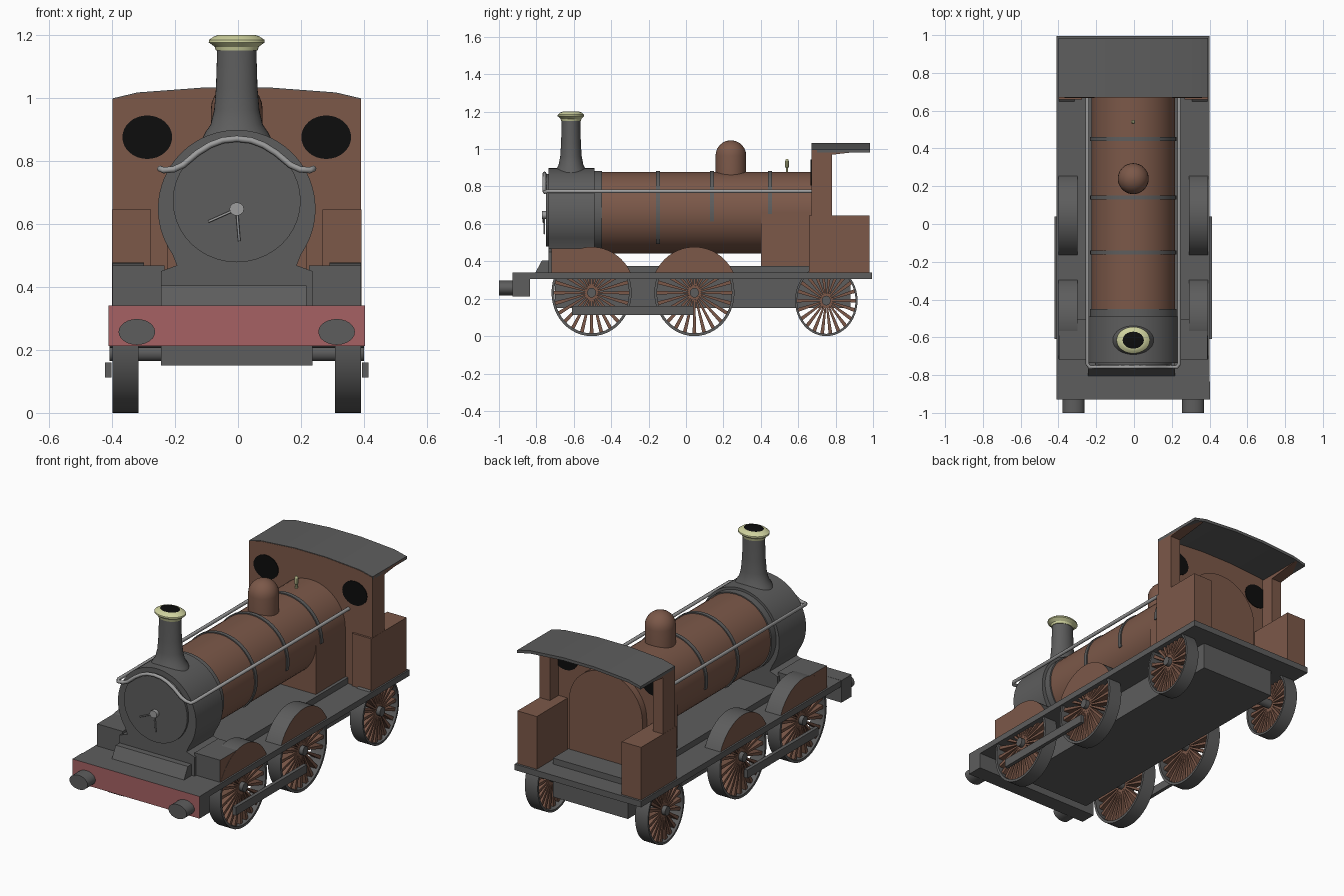
import bpy, bmesh
from math import sin, cos, pi, radians

cube = bpy.data.objects.get("Cube")
if cube:
    bpy.data.objects.remove(cube, do_unlink=True)

CX = -0.004      # the engine sits a hair off the middle
made = []


def material(name, r, g, b):
    m = bpy.data.materials.new(name)
    m.use_nodes = True
    m.diffuse_color = (r, g, b, 1)
    m.node_tree.nodes["Principled BSDF"].inputs["Base Color"].default_value = (r, g, b, 1)
    return m


GREY = material("dark_grey", 0.11, 0.11, 0.11)
BROWN = material("brown", 0.2, 0.098, 0.066)
RED = material("beam_red", 0.38, 0.12, 0.125)
BRASS = material("pale_brass", 0.62, 0.64, 0.34)
STEEL = material("light_steel", 0.34, 0.34, 0.34)
BLACK = material("black", 0.004, 0.004, 0.004)


def finish(bm, name, *mats, rule=None):
    bmesh.ops.recalc_face_normals(bm, faces=bm.faces[:])
    if rule:
        for f in bm.faces:
            f.material_index = rule(f)
    me = bpy.data.meshes.new(name)
    bm.to_mesh(me)
    bm.free()
    for m in mats:
        me.materials.append(m)
    ob = bpy.data.objects.new(name, me)
    ob.location.x = CX
    bpy.context.collection.objects.link(ob)
    made.append(ob)
    return ob


def place(axis, p, d):
    return {"x": (d, p[0], p[1]), "y": (p[0], d, p[1]), "z": (p[0], p[1], d)}[axis]


def extrude(bm, pts, axis, lo, hi):
    a = [bm.verts.new(place(axis, p, lo)) for p in pts]
    b = [bm.verts.new(place(axis, p, hi)) for p in pts]
    n = len(pts)
    faces = [bm.faces.new(a), bm.faces.new(b)]
    for i in range(n):
        j = (i + 1) % n
        faces.append(bm.faces.new((a[i], a[j], b[j], b[i])))
    return faces


def prism(name, pts, axis, lo, hi, *mats, rule=None):
    bm = bmesh.new()
    extrude(bm, pts, axis, lo, hi)
    return finish(bm, name, *mats, rule=rule)


def box(name, x0, x1, y0, y1, z0, z1, *mats, rule=None):
    return prism(name, [(x0, y0), (x1, y0), (x1, y1), (x0, y1)], "z", z0, z1, *mats, rule=rule)


def arc(cu, cv, ru, rv, start=0, end=360, n=40):
    steps = n if end - start == 360 else n + 1
    angles = [radians(start + (end - start) * i / n) for i in range(steps)]
    return [(cu + ru * cos(t), cv + rv * sin(t)) for t in angles]


def lathe(name, profile, y, ysquash, *mats, rule=None, n=32):
    bm = bmesh.new()
    rings = [[bm.verts.new((u, v, z)) for u, v in arc(0, y, r, r * ysquash, n=n)] for r, z in profile]
    for a, b in zip(rings, rings[1:]):
        for i in range(n):
            j = (i + 1) % n
            bm.faces.new((a[i], a[j], b[j], b[i]))
    bm.faces.new(rings[0])
    bm.faces.new(rings[-1])
    return finish(bm, name, *mats, rule=rule)


def tube(name, pts, r, mat):
    cu = bpy.data.curves.new(name, "CURVE")
    cu.dimensions = "3D"
    cu.bevel_depth = r
    cu.bevel_resolution = 2
    cu.use_fill_caps = True
    sp = cu.splines.new("POLY")
    sp.points.add(len(pts) - 1)
    for p, c in zip(sp.points, pts):
        p.co = (*c, 1)
    cu.materials.append(mat)
    ob = bpy.data.objects.new(name, cu)
    ob.location.x = CX
    bpy.context.collection.objects.link(ob)


def wheel(name, s, y, z, ry, rz, spokes):
    bm = bmesh.new()
    # tyre as a square-section ring
    rings = [[bm.verts.new((s * x, u, v)) for u, v in arc(y, z, ry * k, rz * k, n=48)]
             for x, k in ((0.312, 1), (0.394, 1), (0.394, 0.935), (0.312, 0.935))]
    for a, b in zip(rings, rings[1:] + rings[:1]):
        for i in range(48):
            j = (i + 1) % 48
            bm.faces.new((a[i], a[j], b[j], b[i]))
    # axle and hub
    extrude(bm, arc(y, z, 0.024, 0.026, n=16), "x", s * 0.2, s * 0.404)
    # tapered spokes
    for i in range(spokes):
        t = 2 * pi * i / spokes
        pts = []
        for d, w in ((0.1, -0.004), (0.95, -0.01), (0.95, 0.01), (0.1, 0.004)):
            pts.append((y + ry * d * cos(t) - w * sin(t), z + rz * d * sin(t) + w * cos(t)))
        for f in extrude(bm, pts, "x", s * 0.335, s * 0.38):
            f.material_index = 1
    finish(bm, name, GREY, BROWN)


# underframe and footplate
box("frame", -0.24, 0.24, -0.7, 0.88, 0.15, 0.375, GREY)
box("footplate", -0.405, 0.405, -0.92, 0.995, 0.305, 0.34, GREY)
box("buffer_beam", -0.407, 0.407, -0.928, -0.835, 0.213, 0.341, GREY, RED,
    rule=lambda f: int(f.normal.y < -0.9))
prism("front_step", [(-0.805, 0.34), (-0.77, 0.405), (-0.73, 0.405), (-0.73, 0.34)], "x",
      -0.24, 0.222, GREY)

# smokebox with flared saddle, door and locking handle
prism("smokebox", arc(0, 0.648, 0.25, 0.25, -35, 215, 48) +
      [(-0.19, 0.468), (-0.24, 0.45), (-0.24, 0.34), (0.24, 0.34), (0.24, 0.45), (0.19, 0.468)],
      "y", -0.735, -0.49, GREY)
prism("smokebox_door", arc(0, 0.673, 0.203, 0.195), "y", -0.748, -0.73, GREY)
prism("door_boss", arc(0, 0.647, 0.023, 0.021, n=16), "y", -0.77, -0.745, STEEL)
tube("door_handle_side", [(0, -0.762, 0.647), (-0.09, -0.762, 0.607)], 0.004, STEEL)
tube("door_handle_down", [(0, -0.758, 0.647), (0.008, -0.758, 0.545)], 0.004, STEEL)

# boiler, bands and firebox
prism("boiler", arc(0, 0.66, 0.222, 0.218, n=48), "y", -0.46, 0.68, BROWN)
prism("boiler_front_ring", arc(0, 0.66, 0.23, 0.224, n=48), "y", -0.492, -0.45, GREY)
for i, (y, low) in enumerate(((-0.15, -48), (0.14, -12), (0.45, -2))):
    band = arc(0, 0.66, 0.228, 0.224, low, 180 - low) + arc(0, 0.66, 0.218, 0.214, low, 180 - low)[::-1]
    prism(f"boiler_band_{i + 1}", band, "y", y - 0.011, y + 0.011, GREY)
box("firebox", -0.222, 0.222, 0.4, 0.68, 0.37, 0.66, BROWN)
prism("firebox_backhead", arc(0, 0.66, 0.235, 0.225, 0, 180, 24) + [(-0.235, 0.37), (0.235, 0.37)],
      "y", 0.69, 0.74, BROWN)

# chimney, dome and whistle
lathe("chimney", [(0.115, 0.86), (0.1, 0.89), (0.083, 0.915), (0.072, 0.96), (0.066, 1.03), (0.062, 1.156)],
      -0.615, 0.8, GREY)
lathe("chimney_cap", [(0.066, 1.15), (0.07, 1.162), (0.089, 1.176), (0.088, 1.184), (0.072, 1.195), (0.056, 1.2)],
      -0.615, 0.8, BRASS, BLACK, rule=lambda f: int(len(f.verts) > 4 and f.normal.z > 0))
lathe("steam_dome", [(0.082, 0.85), (0.082, 0.965)] +
      [(0.082 * cos(t), 0.965 + 0.082 * sin(t)) for t in (0.25, 0.5, 0.75, 1, 1.25, 1.5)],
      0.24, 1, BROWN)
lathe("whistle", [(0.007, 0.86), (0.007, 0.9), (0.011, 0.905), (0.011, 0.935), (0.005, 0.948)],
      0.54, 1, BRASS, n=10)

# handrail: along both sides and over the smokebox door
half = [(0.243, 0.68, 0.775), (0.243, -0.74, 0.775), (0.232, -0.757, 0.77), (0.2, -0.757, 0.773),
        (0.17, -0.757, 0.787), (0.125, -0.757, 0.825), (0.085, -0.757, 0.85), (0.045, -0.757, 0.865)]
tube("handrail", half + [(0, -0.757, 0.87)] + [(-x, y, z) for x, y, z in half[::-1]], 0.01, STEEL)

# cab front sheet and roof
roof_line = [(-0.395, 0.995), (-0.315, 1.014), (-0.1, 1.03), (0.1, 1.03), (0.315, 1.014), (0.395, 0.995)]
prism("cab_front", [(0.395, 0.34), (-0.395, 0.34)] + roof_line, "y", 0.67, 0.7, BROWN)
prism("cab_roof", [(x, z + 0.003) for x, z in roof_line] + [(x, z - 0.014) for x, z in roof_line[::-1]],
      "y", 0.672, 0.985, GREY)

# parts repeated on both sides
for s, side in ((1, "left"), (-1, "right")):
    def outer(f, s=s):
        return int(f.normal.x * s > 0.9)

    wheel(f"{side}_front_wheel", s, -0.505, 0.232, 0.214, 0.232, 24)
    wheel(f"{side}_middle_wheel", s, 0.045, 0.232, 0.214, 0.232, 24)
    wheel(f"{side}_rear_wheel", s, 0.75, 0.19, 0.167, 0.19, 22)
    box(f"{side}_coupling_rod", s * 0.397, s * 0.418, -0.61, 0.04, 0.112, 0.16, GREY)
    # splashers
    for pos, y in (("front", -0.505), ("middle", 0.045)):
        prism(f"{side}_{pos}_splasher", arc(y, 0.235, 0.232, 0.242, 25, 155, 24), "x",
              s * 0.295, s * 0.395, GREY, BROWN, rule=outer)
    box(f"{side}_front_sandbox", s * 0.23, s * 0.394, -0.72, -0.505, 0.34, 0.468, GREY, BROWN, rule=outer)
    # buffer
    prism(f"{side}_buffer", arc(s * 0.317, 0.257, 0.058, 0.041, n=24), "y", -1, -0.92, GREY)
    # cab side, doorway pillar and window
    box(f"{side}_cab_side", s * 0.272, s * 0.396, 0.658, 0.982, 0.34, 0.645, BROWN)
    prism(f"{side}_cab_pillar", [(0.672, 0.34), (0.78, 0.34), (0.78, 0.97), (0.98, 0.993), (0.672, 0.993)],
          "x", s * 0.33, s * 0.395, BROWN)
    window = arc(s * 0.284, 0.875, 0.079, 0.069, n=32)
    prism(f"{side}_window_front", window, "y", 0.666, 0.671, BLACK)
    prism(f"{side}_window_back", window, "y", 0.699, 0.704, BLACK)

# smooth rounded parts, keep edges sharp
bpy.ops.object.select_all(action="DESELECT")
for ob in made:
    ob.select_set(True)
bpy.context.view_layer.objects.active = made[0]
bpy.ops.object.shade_smooth_by_angle(angle=radians(30))
